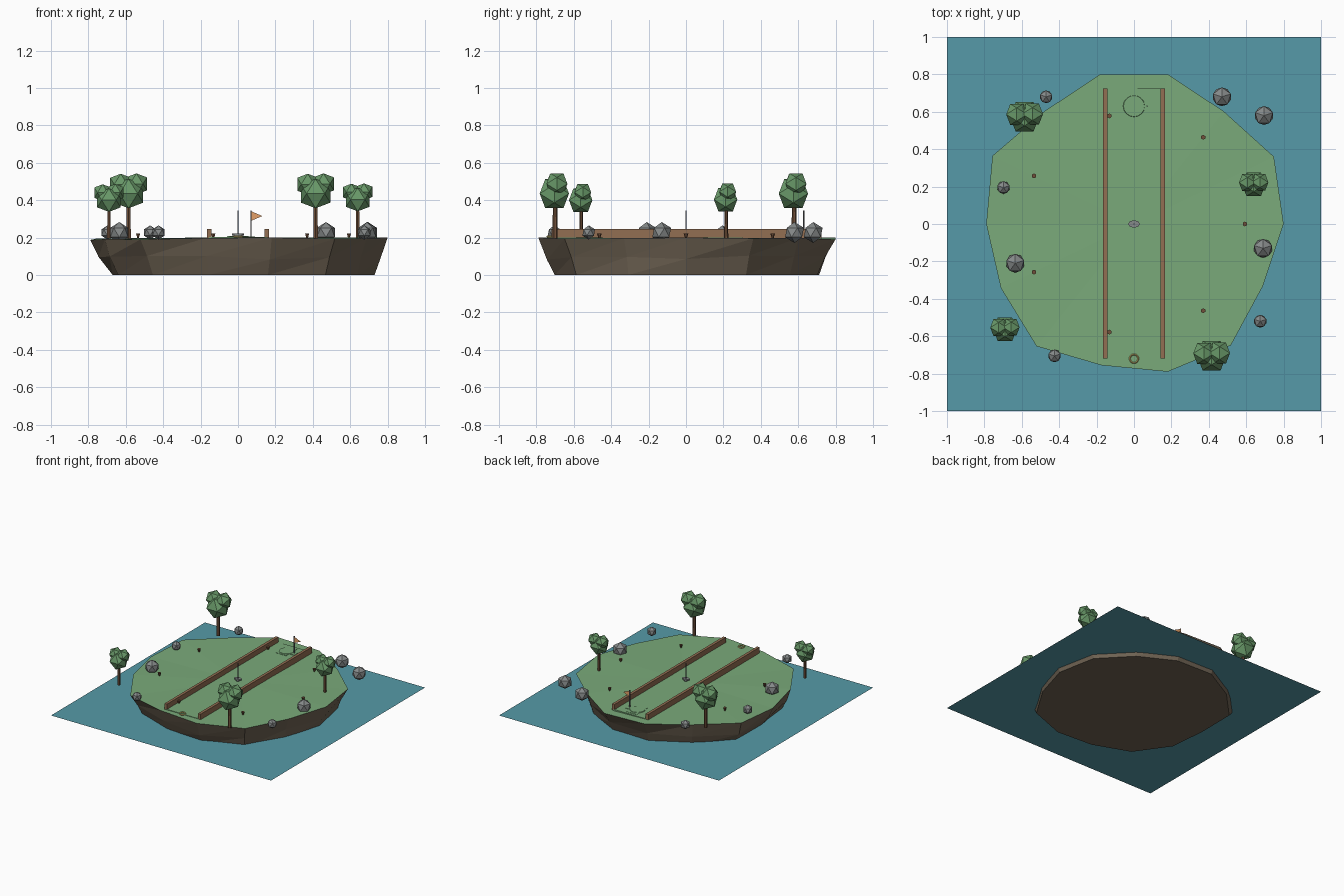
import bpy, bmesh, math, random
from mathutils import Matrix, Vector

if "Cube" in bpy.data.objects:
    bpy.data.objects.remove(bpy.data.objects["Cube"])

random.seed(4)


def mat(name, r, g, b):
    m = bpy.data.materials.new(name)
    lin = [((c / 255 + 0.055) / 1.055) ** 2.4 for c in (r, g, b)]
    m.diffuse_color = (*lin, 1)
    m.use_nodes = True
    m.node_tree.nodes["Principled BSDF"].inputs["Base Color"].default_value = m.diffuse_color
    return m


GRASS = mat("grass", 122, 170, 122)
DIRT = mat("dirt", 112, 100, 84)
WATER = mat("water", 86, 154, 168)
LEAF = mat("leaf", 104, 152, 104)
BARK = mat("bark", 112, 80, 58)
RAIL = mat("rail_wood", 146, 110, 82)
STONE = mat("stone", 134, 138, 138)
METAL = mat("metal", 100, 102, 108)
ORANGE = mat("orange", 228, 160, 104)
YELLOW = mat("yellow", 228, 208, 128)


def finish(name, bm, *mats):
    me = bpy.data.meshes.new(name)
    bmesh.ops.recalc_face_normals(bm, faces=bm.faces)
    bm.to_mesh(me)
    bm.free()
    for m in mats:
        me.materials.append(m)
    ob = bpy.data.objects.new(name, me)
    bpy.context.collection.objects.link(ob)
    return ob


def box(name, lo, hi, m):
    bm = bmesh.new()
    lo, hi = Vector(lo), Vector(hi)
    mx = Matrix.Translation((lo + hi) / 2) @ Matrix.Diagonal((*(hi - lo), 1))
    bmesh.ops.create_cube(bm, size=1, matrix=mx)
    return finish(name, bm, m)


def tube(name, x, y, z0, z1, r0, r1, n, m):
    bm = bmesh.new()
    bmesh.ops.create_cone(bm, cap_ends=True, segments=n, radius1=r0, radius2=r1, depth=z1 - z0,
                          matrix=Matrix.Translation((x, y, (z0 + z1) / 2)))
    return finish(name, bm, m)


# water sheet
bm = bmesh.new()
bmesh.ops.create_grid(bm, x_segments=1, y_segments=1, size=1, matrix=Matrix.Translation((0, 0, 0.03)))
finish("water", bm, WATER)

# island: three faceted rings with a grass fan on top
N = 14
top = [.80, .83, .77, .82, .82, .77, .84, .79, .79, .836, .775, .81, .83, .765]
bottom = [.73, .74, .71, .72, .73, .71, .74, .67, .71, .73, .70, .72, .75, .71]
bm = bmesh.new()


def ring(radii, zs):
    return [bm.verts.new((r * math.cos(i * math.tau / N), r * math.sin(i * math.tau / N), z))
            for i, (r, z) in enumerate(zip(radii, zs))]


mid = [(a * 0.55 + b * 0.45) + random.uniform(-.015, .015) for a, b in zip(top, bottom)]
rings = [ring(bottom, [0] * N),
         ring(mid, [random.uniform(.08, .105) for _ in range(N)]),
         ring(top, [.2, .196, .198, .19, .2, .197, .195, .187, .192, .19, .198, .2, .194, .197])]
for a, b in zip(rings, rings[1:]):
    for i in range(N):
        j = (i + 1) % N
        bm.faces.new((a[i], a[j], b[j]))
        bm.faces.new((a[i], b[j], b[i]))
bm.faces.new(rings[0][::-1])
center = bm.verts.new((0, 0, .2))
for i in range(N):
    f = bm.faces.new((rings[2][i], rings[2][(i + 1) % N], center))
    f.material_index = 1
finish("island", bm, DIRT, GRASS)

# fairway strip and its two rails
box("fairway", (-.155, -.72, .19), (.155, .725, .203), GRASS)
for s, side in ((-1, "left"), (1, "right")):
    box(side + "_rail", (s * .153 - .0115, -.72, .195), (s * .153 + .0115, .725, .245), RAIL)

# putting green, pole base, flag pole and pennant
box("green_pad", (-.045, .56, .2), (.045, .705, .205), GRASS)
tube("putting_green", 0, .63, .2, .208, .06, .056, 16, GRASS)
box("pole_base", (.054, .6, .2), (.092, .66, .206), GRASS)
tube("flag_pole", .07, .63, .2, .345, .004, .004, 6, METAL)
bm = bmesh.new()
bm.faces.new([bm.verts.new((x, .63, z)) for x, z in ((.072, .29), (.13, .315), (.072, .34))])
finish("flag", bm, ORANGE)

# centre post with a small dish base
tube("post_base", 0, 0, .2, .212, .016, .02, 8, STONE)
dish = tube("post_dish", 0, 0, .212, .222, .02, .02, 8, STONE)
dish.scale.x = 1.6
tube("centre_post", 0, 0, .2, .345, .004, .004, 6, METAL)

# start ring
bm = bmesh.new()
rows = []
for i in range(16):
    a = i * math.tau / 16
    rows.append([bm.verts.new((r * math.cos(a), -.72 + r * math.sin(a), .206 + h))
                 for r, h in ((.018, 0), (.0225, -.005), (.027, 0), (.0225, .005))])
for i in range(16):
    p, q = rows[i], rows[(i + 1) % 16]
    for k in range(4):
        bm.faces.new((p[k], q[k], q[(k + 1) % 4], p[(k + 1) % 4]))
finish("start_ring", bm, YELLOW)

# seven short stakes around the island
for i in range(7):
    a = i * math.tau / 7
    tube(f"stake_{i + 1}", .593 * math.cos(a), .593 * math.sin(a), .197, .223, .005, .013, 6, BARK)


# trees: trunk with three faceted leaf clumps
def add_ico(bm, c, r):
    # edge-up icosahedron from the golden rectangles
    p = (1 + 5 ** .5) / 2
    k = r / math.hypot(1, p)
    vs = []
    for s in (-1, 1):
        for t in (-1, 1):
            for v in ((0, s, t * p), (s, t * p, 0), (t * p, 0, s)):
                vs.append(bm.verts.new(Vector(c) + k * Vector(v)))
    bmesh.ops.convex_hull(bm, input=vs)


for i, (x, y, s, zm) in enumerate(((-.585, .578, 1, .435), (.64, .215, .8, .403),
                                  (-.69, -.56, .8, .4), (.415, -.7, 1, .435))):
    tube(f"trunk_{i + 1}", x, y, .195, zm, .014 * s, .011 * s, 6, BARK)
    bm = bmesh.new()
    add_ico(bm, (x, y - .004 * s, zm), .092 * s)
    add_ico(bm, (x - .042 * s, y + .008 * s, zm + .05 * s), .066 * s)
    add_ico(bm, (x + .042 * s, y + .01 * s, zm + .052 * s), .066 * s)
    finish(f"leaves_{i + 1}", bm, LEAF)

# boulders around the rim
for i, (x, y, r) in enumerate(((-.47, .68, .038), (.47, .68, .056), (.695, .58, .056), (.69, -.13, .056),
                               (.675, -.52, .038), (-.425, -.705, .038), (-.635, -.21, .056),
                               (-.698, .195, .038))):
    bm = bmesh.new()
    mx = Matrix.Translation((x, y, .227)) @ Matrix.Rotation(math.radians(18), 4, 'Z')
    bmesh.ops.create_icosphere(bm, subdivisions=1, radius=r, matrix=mx)
    finish(f"boulder_{i + 1}", bm, STONE)
